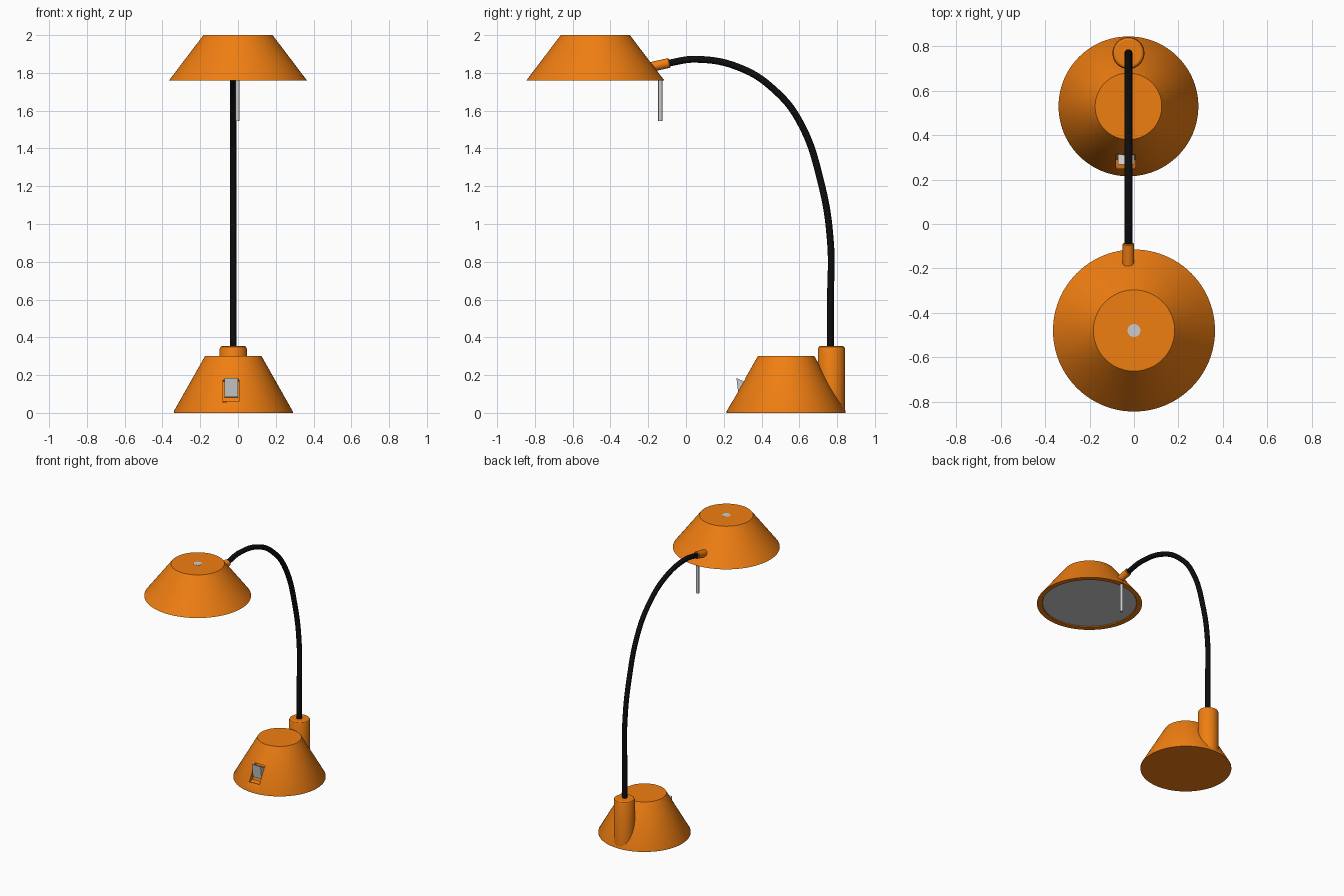
import bpy, bmesh, math
from mathutils import Vector

if "Cube" in bpy.data.objects:
    bpy.data.objects.remove(bpy.data.objects["Cube"])


def material(name, rgb):
    m = bpy.data.materials.new(name)
    m.diffuse_color = (*rgb, 1)
    m.use_nodes = True
    m.node_tree.nodes["Principled BSDF"].inputs["Base Color"].default_value = m.diffuse_color
    return m


ORANGE = material("orange", (0.87, 0.21, 0.006))
BLACK = material("black", (0.004, 0.004, 0.004))


def finish(bm, name, mat=None, smooth=True):
    bmesh.ops.remove_doubles(bm, verts=bm.verts, dist=1e-5)
    bmesh.ops.recalc_face_normals(bm, faces=bm.faces)
    me = bpy.data.meshes.new(name)
    bm.to_mesh(me)
    bm.free()
    ob = bpy.data.objects.new(name, me)
    bpy.context.collection.objects.link(ob)
    if mat:
        me.materials.append(mat)
    if smooth:
        bpy.ops.object.select_all(action='DESELECT')
        ob.select_set(True)
        bpy.context.view_layer.objects.active = ob
        bpy.ops.object.shade_smooth_by_angle(angle=math.radians(30))
    return ob


def lathe(name, profile, origin, mat=None, axis=(0, 0, 1), steps=96):
    """Revolve (radius, height) points around an axis through origin."""
    bm = bmesh.new()
    vs = [bm.verts.new((r, 0, z)) for r, z in profile]
    es = [bm.edges.new(p) for p in zip(vs, vs[1:])]
    bmesh.ops.spin(bm, geom=vs + es, cent=(0, 0, 0), axis=(0, 0, 1),
                   angle=math.tau, steps=steps)
    ob = finish(bm, name, mat)
    ob.location = origin
    ob.rotation_euler = Vector((0, 0, 1)).rotation_difference(Vector(axis)).to_euler()
    return ob


def prism(name, yz, x0, x1, mat=None):
    """Extrude a side profile along x."""
    bm = bmesh.new()
    face = bm.faces.new([bm.verts.new((x0, y, z)) for y, z in yz])
    ext = bmesh.ops.extrude_face_region(bm, geom=[face])
    bmesh.ops.translate(bm, vec=(x1 - x0, 0, 0),
                        verts=[g for g in ext["geom"] if isinstance(g, bmesh.types.BMVert)])
    return finish(bm, name, mat, smooth=False)


X = -0.025  # arm and base centre line

# Conical base with a switch recess cut in its front
base = lathe("base", [(0, 0), (0.315, 0), (0.315, 0.008), (0.15, 0.3), (0, 0.3)],
             (X, 0.53, 0), ORANGE)
cutter = prism("switch_recess_cutter",
               [(0.22, 0.115), (0.265, 0.2), (0.335, 0.165), (0.29, 0.06), (0.25, 0.05)],
               -0.08, 0.006)
cutter.hide_render = True
cutter.hide_viewport = True
cut = base.modifiers.new("switch_recess", 'BOOLEAN')
cut.operation = 'DIFFERENCE'
cut.solver = 'EXACT'
cut.object = cutter

# Rocker switch
prism("rocker_switch", [(0.267, 0.185), (0.279, 0.085), (0.30, 0.08), (0.336, 0.152)],
      -0.071, 0.001)

# Arm socket at the back of the base
lathe("arm_socket", [(0, 0), (0.072, 0), (0.072, 0.34), (0.068, 0.349), (0.06, 0.354),
                     (0, 0.354)], (X, 0.77, 0.0), ORANGE, steps=64)

# Bent flexible arm
path = [(0.765, 0.33), (0.765, 0.6), (0.765, 0.9), (0.717, 1.21), (0.6, 1.545),
        (0.468, 1.71), (0.29, 1.825), (0.055, 1.872), (-0.11, 1.849)]
cu = bpy.data.curves.new("arm", 'CURVE')
cu.dimensions = '3D'
cu.bevel_depth = 0.018
cu.bevel_resolution = 6
cu.resolution_u = 12
cu.use_fill_caps = True
sp = cu.splines.new('BEZIER')
sp.bezier_points.add(len(path) - 1)
for bp, (y, z) in zip(sp.bezier_points, path):
    bp.co = (X, y, z)
    bp.handle_left_type = bp.handle_right_type = 'AUTO'
cu.materials.append(BLACK)
arm = bpy.data.objects.new("arm", cu)
bpy.context.collection.objects.link(arm)

# Connector joining the arm to the shade
lathe("shade_connector", [(0, 0), (0.022, 0), (0.026, 0.004), (0.026, 0.13), (0, 0.13)],
      (X, -0.087, 1.853), ORANGE, axis=(0, -1, -0.22), steps=32)

# Shade shell with a thick rim, lamp diffuser and top cap
SHADE = (0, -0.48, 0)
lathe("shade", [(0, 2.0), (0.183, 2.0), (0.365, 1.76), (0.328, 1.76), (0.32, 1.775),
                (0, 1.775)], SHADE, ORANGE)
lathe("diffuser", [(0, 1.766), (0.326, 1.766), (0.322, 1.774), (0, 1.774)], SHADE)
lathe("top_cap", [(0, 1.99), (0.029, 1.99), (0.029, 2.001), (0, 2.001)], SHADE, steps=32)

# Hanging handle rod
lathe("handle_rod", [(0, 1.545), (0.011, 1.545), (0.011, 1.775), (0, 1.775)],
      (-0.002, -0.136, 0), steps=24)
